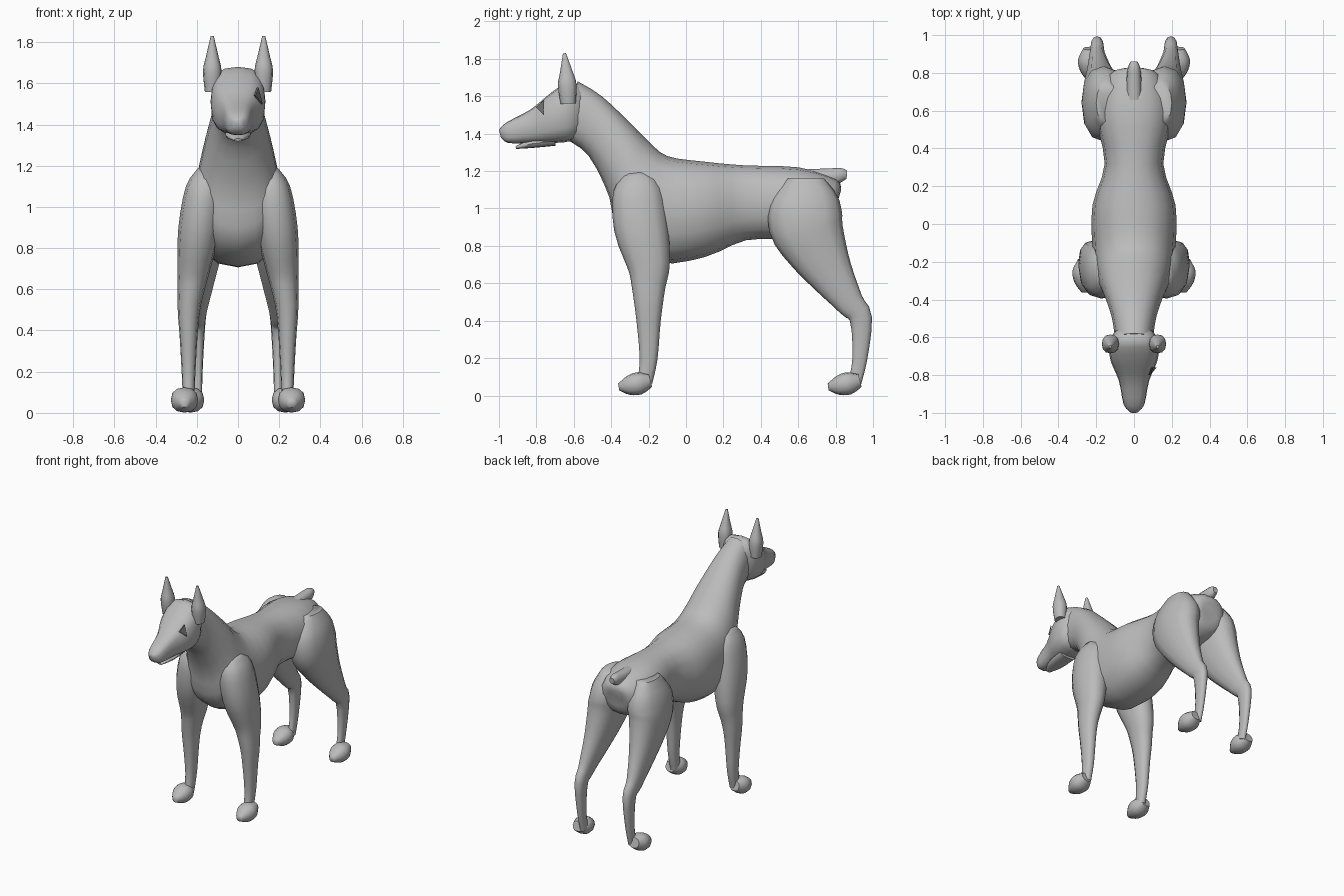
import bpy, bmesh, math
from mathutils import Vector

default_cube = bpy.data.objects.get("Cube")
if default_cube:
    bpy.data.objects.remove(default_cube, do_unlink=True)


def make_material(name, grey):
    material = bpy.data.materials.new(name)
    material.use_nodes = True
    color = (grey, grey, grey, 1)
    material.diffuse_color = color
    shader = material.node_tree.nodes["Principled BSDF"]
    shader.inputs["Base Color"].default_value = color
    return material


coat = make_material("coat grey", .5)
dark = make_material("eye dark grey", .16)


def finish(name, bm, material, mirror=False):
    """Turn the mesh data into a smooth-shaded object."""
    bmesh.ops.recalc_face_normals(bm, faces=bm.faces)
    mesh = bpy.data.meshes.new(name)
    bm.to_mesh(mesh)
    bm.free()
    mesh.materials.append(material)
    part = bpy.data.objects.new(name, mesh)
    bpy.context.collection.objects.link(part)
    if mirror:
        part.modifiers.new("Mirror", "MIRROR")
    bpy.ops.object.select_all(action="DESELECT")
    part.select_set(True)
    bpy.context.view_layer.objects.active = part
    bpy.ops.object.shade_smooth_by_angle(angle=math.radians(55))


def spline(rows, steps=3):
    """Pass a smooth curve through rows of any length."""
    points = [Vector(row) for row in rows]
    padded = [points[0], *points, points[-1]]
    result = []
    for before, start, end, after in zip(padded, padded[1:], padded[2:], padded[3:]):
        leave, arrive = (end - before) / 2, (after - start) / 2
        for step in range(steps):
            t = step / steps
            ease = t * t * (3 - 2 * t)
            result.append(start.lerp(end, ease)
                          + leave * t * (1 - t) ** 2
                          - arrive * t * t * (1 - t))
    return result + [points[-1]]


def skin(name, sections, mirror=False, power=2.3, sides=16):
    """Bridge rounded sections given as centre, half chord and half width."""
    bm = bmesh.new()
    rings = []
    for centre, chord, width in sections:
        ring = []
        for side in range(sides):
            angle = math.tau * side / sides
            across, along = (math.copysign(abs(value) ** (2 / power), value)
                             for value in (math.cos(angle), math.sin(angle)))
            across_vector = Vector((width * across, 0, 0))
            ring.append(bm.verts.new(centre + across_vector + chord * along))
        rings.append(ring)
    for ring, following in zip(rings, rings[1:]):
        for side in range(sides):
            bm.faces.new((ring[side - 1], ring[side],
                          following[side], following[side - 1]))
    bm.faces.new(rings[0])
    bm.faces.new(rings[-1])
    finish(name, bm, coat, mirror)


def trunk(name, rows, power):
    """Central form: upper y and z, lower y and z, half width."""
    sections = []
    for upper_y, upper_z, lower_y, lower_z, width in spline(rows):
        upper = Vector((0, upper_y, upper_z))
        lower = Vector((0, lower_y, lower_z))
        sections.append(((upper + lower) / 2, (upper - lower) / 2, width))
    skin(name, sections, power=power)


def limb(name, rows, flatness, x=0, lean=0, shift=0):
    """Tube along y, z and radius; it leans inward above the knee."""
    path = spline(rows)
    sections = []
    for index, (y, z, radius) in enumerate(path):
        ahead = path[min(index + 1, len(path) - 1)]
        behind = path[max(index - 1, 0)]
        tangent = ahead - behind
        chord = Vector((0, -tangent.y, tangent.x)).normalized() * radius
        centre = Vector((x - lean * max(0, z - .5), y + shift, z))
        sections.append((centre, chord, radius * flatness))
    skin(name, sections, mirror=x > 0, sides=12)


# Trunk, from rump past the tucked belly and deep chest, up the neck
trunk("torso_and_neck", [
    (.83, 1.1, .8, 1, .05),
    (.8, 1.16, .76, .9, .14),
    (.6, 1.22, .55, .84, .2),
    (.32, 1.23, .32, .83, .155),
    (.1, 1.25, .1, .74, .22),
    (-.1, 1.28, -.15, .71, .22),
    (-.2, 1.36, -.36, .83, .2),
    (-.28, 1.44, -.41, 1.06, .17),
    (-.45, 1.6, -.52, 1.28, .12),
    (-.58, 1.68, -.64, 1.37, .1),
], power=2.3)

# Skull and tapering muzzle
trunk("head", [
    (-.55, 1.64, -.56, 1.4, .09),
    (-.62, 1.68, -.62, 1.36, .13),
    (-.72, 1.62, -.72, 1.35, .125),
    (-.83, 1.53, -.83, 1.35, .08),
    (-.96, 1.46, -.95, 1.35, .055),
    (-1, 1.42, -.99, 1.38, .02),
], power=2.8)

limb("lower_jaw", [
    (-.7, 1.36, .025), (-.83, 1.345, .022), (-.91, 1.325, .007),
], flatness=2.6)

# Pricked, pointed ears
limb("ears", [
    (-.63, 1.56, .04), (-.635, 1.66, .05), (-.64, 1.73, .034), (-.65, 1.83, .008),
], flatness=.9, x=.125)

# Docked tail
limb("tail", [
    (.66, 1.16, .05), (.78, 1.17, .045), (.83, 1.18, .037), (.86, 1.18, .022),
], flatness=.85)

# Front legs with shoulder and elbow
limb("front_legs", [
    (-.27, 1.19, .06), (-.26, 1.1, .13), (-.24, .9, .145),
    (-.2, .7, .115), (-.2, .58, .09), (-.2, .4, .065),
    (-.2, .2, .048), (-.22, .07, .04),
], flatness=.7, x=.24, lean=.13)

# Hind legs with thigh, hock and pastern
limb("hind_legs", [
    (.64, 1.16, .1), (.64, 1.05, .18), (.64, .92, .2),
    (.7, .78, .165), (.78, .64, .12), (.88, .49, .075),
    (.935, .41, .06), (.93, .2, .04), (.9, .06, .035),
], flatness=.58, x=.195, lean=.08)

# The same paw serves both pairs of legs
paw = [(-.19, .08, .035), (-.25, .065, .06), (-.31, .053, .05), (-.36, .045, .018)]
limb("front_paws", paw, flatness=1.1, x=.26)
limb("hind_paws", paw, flatness=1.1, x=.23, shift=1.12)

# Triangular eye plate on the left of the head
bm = bmesh.new()
corners = [(.085, -.8, 1.54), (.1, -.76, 1.58), (.12, -.76, 1.5)]
eye = bm.faces.new([bm.verts.new(corner) for corner in corners])
backing = bmesh.ops.extrude_face_region(bm, geom=[eye], use_keep_orig=True)["geom"]
bmesh.ops.translate(bm, vec=(-.008, 0, 0),
                    verts=[item for item in backing if isinstance(item, bmesh.types.BMVert)])
finish("left_eye", bm, dark)
